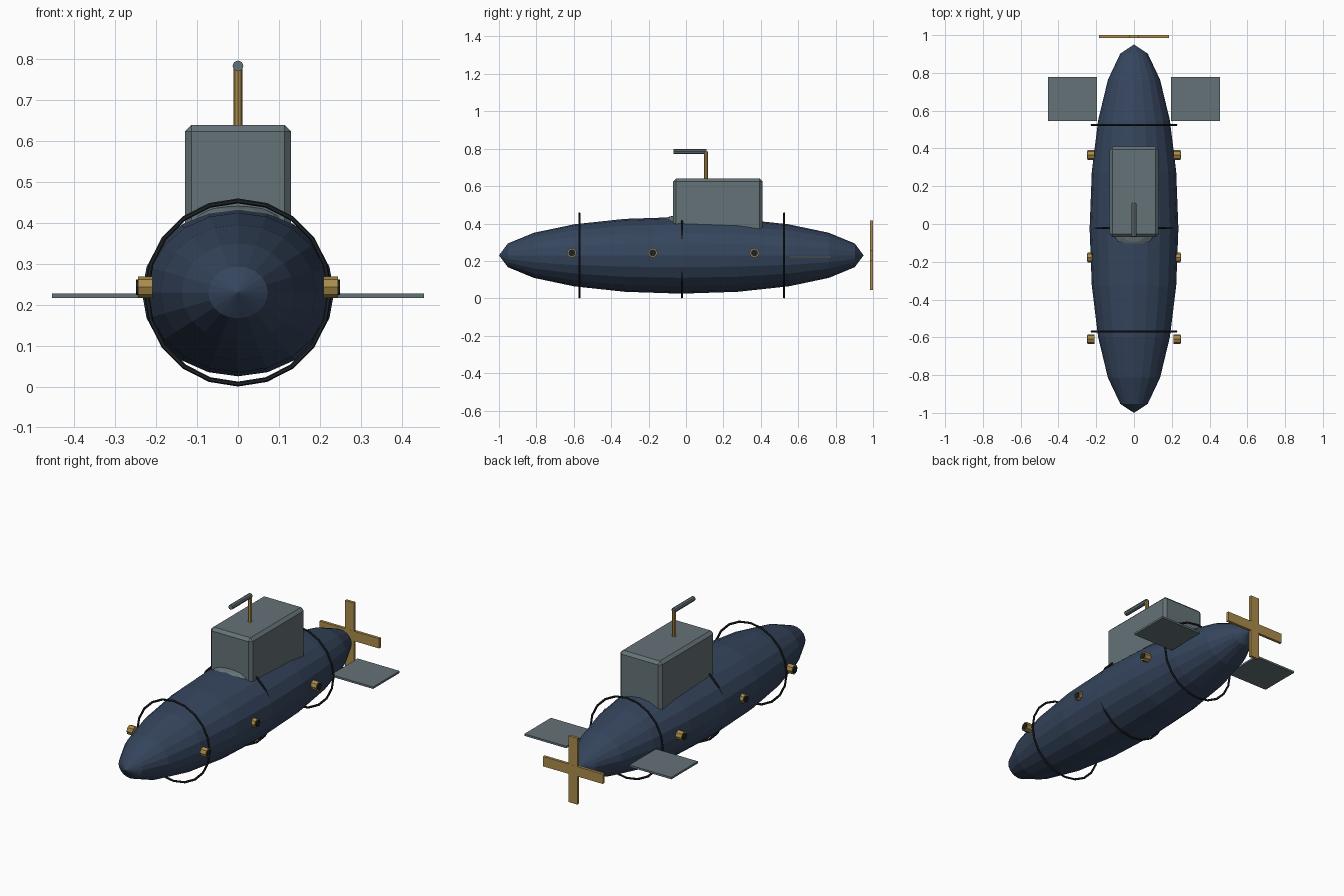
import bpy
from math import pi

if "Cube" in bpy.data.objects:
    bpy.data.objects.remove(bpy.data.objects["Cube"])

HULL_Z = 0.23


def material(name, r, g, b):
    m = bpy.data.materials.new(name)
    m.diffuse_color = (r, g, b, 1)
    m.use_nodes = True
    m.node_tree.nodes["Principled BSDF"].inputs["Base Color"].default_value = m.diffuse_color
    return m


NAVY = material("navy_paint", 0.036, 0.06, 0.11)
STEEL = material("grey_steel", 0.13, 0.17, 0.185)
BRASS = material("brass", 0.40, 0.26, 0.07)
DARK = material("dark_metal", 0.012, 0.016, 0.02)


def finish(name, mat, scale=None):
    ob = bpy.context.object
    ob.name = name
    ob.data.materials.append(mat)
    if scale:
        ob.scale = scale
    bpy.ops.object.transform_apply(location=False, rotation=True, scale=True)
    return ob


def box(name, mat, loc, size):
    bpy.ops.mesh.primitive_cube_add(size=1, location=loc)
    return finish(name, mat, size)


def cylinder(name, mat, loc, radius, depth, sides=8, rot=(0, 0, 0)):
    bpy.ops.mesh.primitive_cylinder_add(vertices=sides, radius=radius, depth=depth,
                                        location=loc, rotation=rot)
    return finish(name, mat)


# hull: stretched low-poly sphere with its poles at bow and stern
bpy.ops.mesh.primitive_uv_sphere_add(segments=20, ring_count=10, radius=1,
                                     location=(0, -0.025, HULL_Z), rotation=(pi / 2, 0, 0))
finish("hull", NAVY, (0.235, 0.205, 0.975))

# hull bands
for i, y in enumerate((-0.57, -0.022, 0.525)):
    bpy.ops.mesh.primitive_torus_add(major_segments=20, minor_segments=6, major_radius=0.224,
                                     minor_radius=0.006, location=(0, y, HULL_Z),
                                     rotation=(pi / 2, 0, 0))
    finish(f"hull_band_{i + 1}", DARK)

# conning tower with chamfered edges
tower = box("conning_tower", STEEL, (0, 0.17, 0.49), (0.26, 0.48, 0.30))
bevel = tower.modifiers.new("chamfer", 'BEVEL')
bevel.width = 0.016
bevel.segments = 1

# low fairing in front of the tower
bpy.ops.mesh.primitive_uv_sphere_add(segments=16, ring_count=8, radius=1,
                                     location=(0, 0.01, 0.40))
finish("tower_fairing", STEEL, (0.13, 0.15, 0.05))

# periscope
cylinder("periscope_mast", BRASS, (0, 0.106, 0.70), 0.011, 0.17)
cylinder("periscope_head", STEEL, (0, 0.022, 0.784), 0.0135, 0.175, rot=(pi / 2, 0, 0))

# portholes and stern planes, both sides
for side, s in (("right", 1), ("left", -1)):
    for i, y in enumerate((-0.61, -0.178, 0.366)):
        cylinder(f"porthole_rim_{side}_{i + 1}", BRASS, (s * 0.227, y, 0.243),
                 0.026, 0.036, rot=(0, pi / 2, 0))
        cylinder(f"porthole_glass_{side}_{i + 1}", DARK, (s * 0.238, y, 0.243),
                 0.019, 0.022, rot=(0, pi / 2, 0))
    box(f"stern_plane_{side}", STEEL, (s * 0.325, 0.662, 0.222), (0.26, 0.235, 0.011))

# propeller: two crossed blades
box("propeller_blade_horizontal", BRASS, (0, 0.992, HULL_Z), (0.37, 0.016, 0.055))
box("propeller_blade_vertical", BRASS, (0, 0.992, HULL_Z), (0.055, 0.0155, 0.37))
